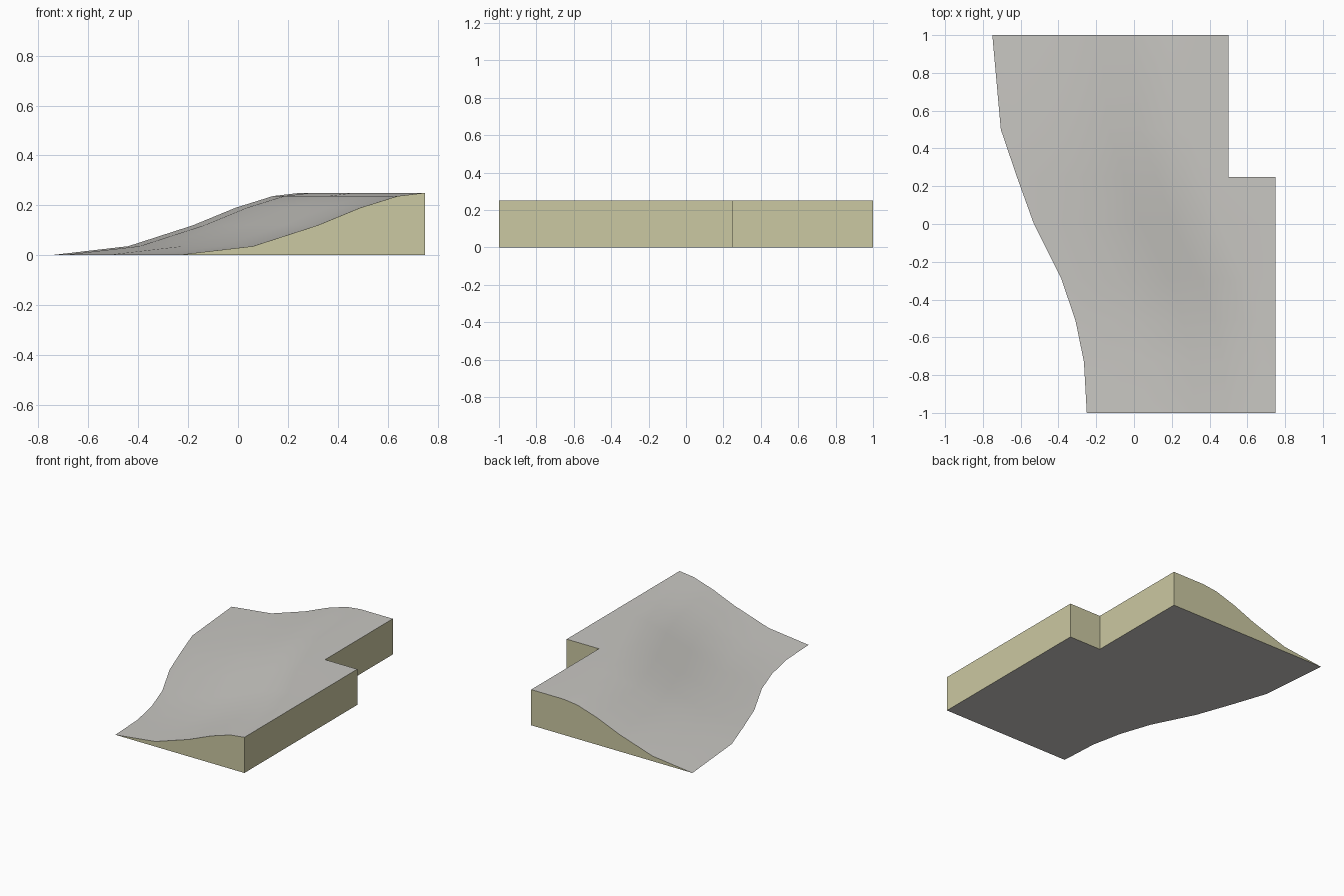
import bpy
import bmesh
import math

cube = bpy.data.objects.get("Cube")
if cube:
    bpy.data.objects.remove(cube)


def make_material(name, colour):
    mat = bpy.data.materials.new(name)
    mat.use_nodes = True
    mat.diffuse_color = (*colour, 1)
    mat.node_tree.nodes["Principled BSDF"].inputs["Base Color"].default_value = (*colour, 1)
    return mat


# Slope cross-section: distance from the foot of the slope, height
PROFILE = [(0, 0), (.31, .036), (.57, .12), (.74, .19), (.89, .237), (1, .25)]
# Winding foot of the slope: y, x
FOOT = [(-1, -.25), (-.73, -.265), (-.51, -.31), (-.29, -.385), (0, -.53),
        (.25, -.62), (.5, -.705), (1, -.75)]
TOP, STEP_Y, WIDE, NARROW = .25, .25, .75, .5

bm = bmesh.new()

# Slope surface, row by row; the plateau steps in at the notch
rows = []
for y, foot in FOOT:
    row = [bm.verts.new((foot + d, y, z)) for d, z in PROFILE]
    if y >= STEP_Y:
        row.append(bm.verts.new((NARROW, y, TOP)))
    if y <= STEP_Y and foot + 1 < WIDE - .001:
        row.append(bm.verts.new((WIDE, y, TOP)))
    rows.append(row)

n = len(PROFILE)
for a, b in zip(rows, rows[1:]):
    for i in range(n - 1):
        bm.faces.new((a[i], a[i + 1], b[i + 1], b[i]))
    # Plateau: the notch row has one vertex more than its neighbours
    back = b[n - 1:]
    front = a[n - 1:]
    if len(front) > len(back):
        front = front[:2]
    bm.faces.new(front + back[::-1])

# Vertical walls under the open border, reaching down to the ground
border = [e for e in bm.edges if e.is_boundary]
ground = {}
for v in {v for e in border for v in e.verts}:
    ground[v] = bm.verts.new((v.co.x, v.co.y, 0)) if v.co.z > 0 else v
for e in border:
    u, v = e.verts
    loop = list(dict.fromkeys((u, v, ground[v], ground[u])))
    if len(loop) > 2:
        bm.faces.new(loop).material_index = 1

# Flat underside
base = bmesh.ops.holes_fill(bm, edges=[e for e in bm.edges if e.is_boundary], sides=0)
for f in base["faces"]:
    f.material_index = 0
bmesh.ops.recalc_face_normals(bm, faces=bm.faces[:])

mesh = bpy.data.meshes.new("curved_slope")
bm.to_mesh(mesh)
bm.free()
mesh.materials.append(make_material("pale grey", (.58, .57, .54)))
mesh.materials.append(make_material("khaki", (.6, .58, .36)))
slope = bpy.data.objects.new("curved_slope", mesh)
bpy.context.collection.objects.link(slope)

# Soft shading on the slope, crisp edges at the walls
bpy.context.view_layer.objects.active = slope
slope.select_set(True)
bpy.ops.object.shade_smooth_by_angle(angle=math.radians(30))
